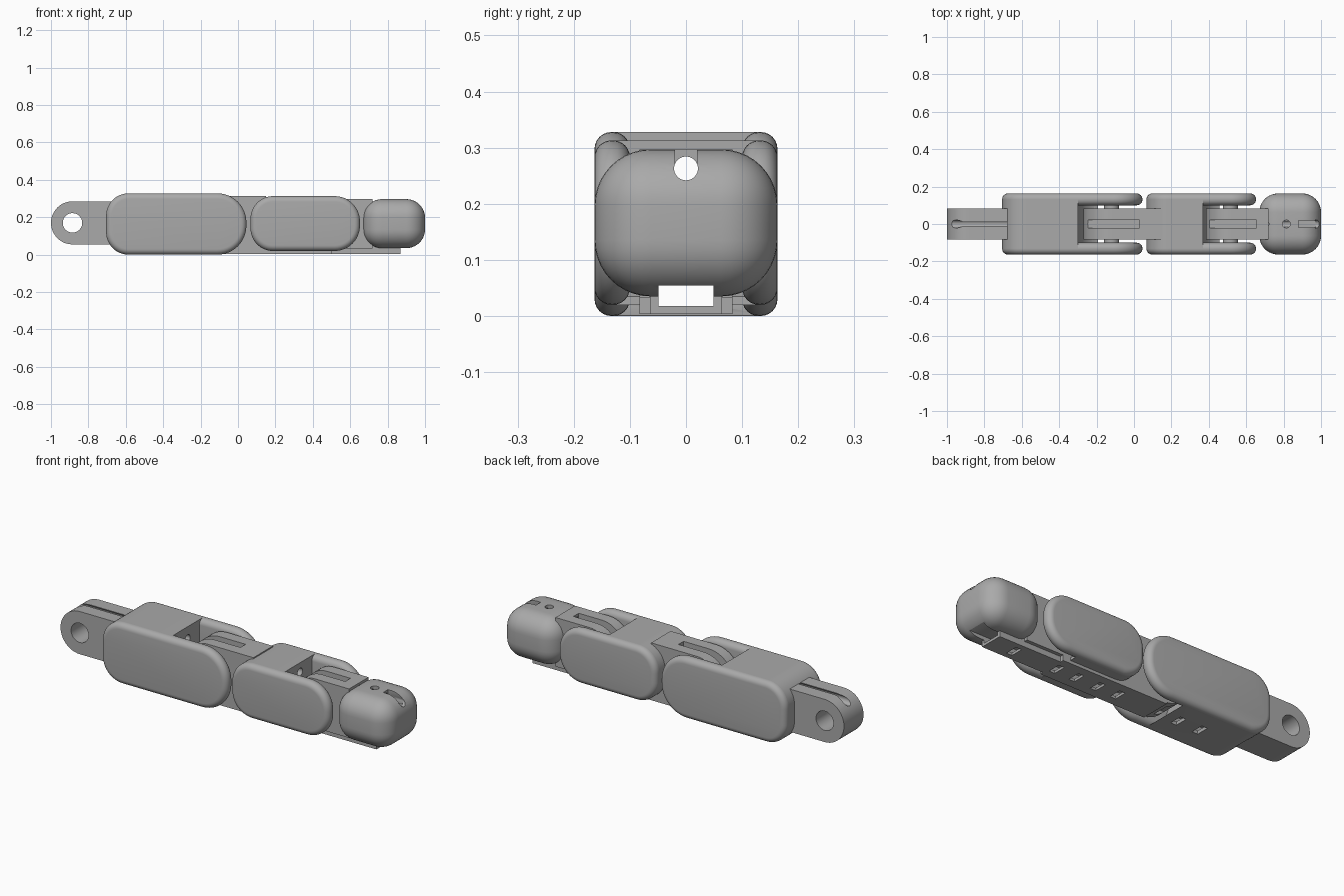
import bpy, bmesh
from math import cos, sin, pi
from mathutils import Matrix

if "Cube" in bpy.data.objects:
    bpy.data.objects.remove(bpy.data.objects["Cube"])

grey = bpy.data.materials.new("mid_grey")
grey.use_nodes = True
COLOUR = (0.4, 0.4, 0.4, 1)
grey.diffuse_color = COLOUR
grey.node_tree.nodes["Principled BSDF"].inputs["Base Color"].default_value = COLOUR


def finish(bm, name):
    bmesh.ops.recalc_face_normals(bm, faces=bm.faces)
    mesh = bpy.data.meshes.new(name)
    bm.to_mesh(mesh)
    bm.free()
    mesh.materials.append(grey)
    obj = bpy.data.objects.new(name, mesh)
    bpy.context.collection.objects.link(obj)
    return obj


def slab(name, x0, x1, z0, z1, y0, y1, left, right, bevel=0):
    """Side outline with rounded ends, extruded across the width."""
    bm = bmesh.new()
    n = 12
    corners = [(x1, z1, right, 0), (x0, z1, left, 1), (x0, z0, left, 2), (x1, z0, right, 3)]
    verts = []
    for x, z, r, q in corners:
        cx = x - r if x == x1 else x + r
        cz = z - r if z == z1 else z + r
        for i in range(n + 1 if r else 1):
            a = (q + i / n) * pi / 2
            verts.append(bm.verts.new((cx + r * cos(a), y0, cz + r * sin(a))))
    face = bm.faces.new(verts)
    new = bmesh.ops.extrude_face_region(bm, geom=[face])["geom"]
    moved = [g for g in new if isinstance(g, bmesh.types.BMVert)]
    bmesh.ops.translate(bm, vec=(0, y1 - y0, 0), verts=moved)
    bmesh.ops.remove_doubles(bm, verts=bm.verts, dist=0.0005)
    if bevel:
        rims = [e for e in bm.edges if abs(e.verts[0].co.y - e.verts[1].co.y) < 1e-5]
        bmesh.ops.bevel(bm, geom=rims, offset=bevel, segments=6, profile=0.5, affect='EDGES')
    return finish(bm, name)


def box(name, x0, x1, y0, y1, z0, z1, bevel=0):
    bm = bmesh.new()
    bmesh.ops.create_cube(bm, size=1)
    bmesh.ops.scale(bm, vec=(x1 - x0, y1 - y0, z1 - z0), verts=bm.verts)
    bmesh.ops.translate(bm, vec=((x0 + x1) / 2, (y0 + y1) / 2, (z0 + z1) / 2), verts=bm.verts)
    if bevel:
        bmesh.ops.bevel(bm, geom=bm.edges[:], offset=bevel, segments=10, profile=0.5, affect='EDGES')
    return finish(bm, name)


def rod(name, centre, radius, length, axis):
    bm = bmesh.new()
    bmesh.ops.create_cone(bm, cap_ends=True, segments=40, radius1=radius, radius2=radius, depth=length)
    turn = {'X': Matrix.Rotation(pi / 2, 3, 'Y'), 'Y': Matrix.Rotation(pi / 2, 3, 'X'),
            'Z': Matrix.Identity(3)}[axis]
    bmesh.ops.rotate(bm, matrix=turn, verts=bm.verts)
    bmesh.ops.translate(bm, vec=centre, verts=bm.verts)
    return finish(bm, name)


cutters = []


def cutter(obj):
    obj.hide_render = True
    cutters.append(obj)
    return obj


# Shared cutters: cable bore, strap tunnel, slots under the tunnel
cable = cutter(rod("cable_cutter", (0, 0, 0.263), 0.0212, 3, 'X'))
tunnel = cutter(box("tunnel_cutter", -1.5, 1.5, -0.049, 0.049, 0.018, 0.054))
slots = [cutter(box("slot_cutter", x - 0.017, x + 0.017, -0.035, 0.035, -0.1, 0.04))
         for x in (-0.4, -0.27, 0.1, 0.22, 0.35, 0.47, 0.73)]
parts = []


def part(obj, *cuts):
    parts.append((obj, cuts))


def joint_clearance(x, z, r):
    """Round socket around a hinge, open towards the fingertip."""
    return [cutter(rod("socket_cutter", (x, 0, z), r, 0.6, 'Y')),
            cutter(box("socket_top_cutter", x - r, x + 0.4, -0.3, 0.3, z, 0.6)),
            cutter(box("socket_front_cutter", x - r * 0.4, x + 0.4, -0.3, 0.3, -0.2, 0.6))]


def groove(x0, x1, w, z):
    return cutter(box("groove_cutter", x0, x1, -w, w, z, 0.6))


# Base tab with hinge hole and cable slit
part(slab("base_tab", -1, -0.6, 0.055, 0.285, -0.083, 0.083, 0.115, 0),
     cutter(rod("hinge_cutter", (-0.885, 0, 0.17), 0.052, 1, 'Y')),
     cable, groove(-1.1, -0.5, 0.01, 0.25))

# The two hollow links: core, side plates, hinge spacers
LINKS = [("lower", -0.705, 0.045, 0.0, 0.328, 0.12, 0.155, -0.12, 0.165, 0.18),
         ("upper", 0.067, 0.652, 0.02, 0.313, 0.12, 0.135, 0.515, 0.167, 0.145)]
for name, x0, x1, z0, z1, rl, rr, px, pz, pr in LINKS:
    part(slab(name + "_core", x0, x1, z0, z1, -0.13, 0.13, rl, rr),
         *joint_clearance(px, pz, pr), cable, tunnel, *slots)
    for side, s in (("left", 1), ("right", -1)):
        ys = sorted((s * 0.1, s * 0.163))
        part(slab(name + "_plate_" + side, x0, x1, z0, z1, *ys, rl, rr, 0.03))
        part(rod(name + "_spacer_" + side, (px, s * 0.095, pz), 0.04, 0.03, 'Y'))

# Hinge tongues with cable grooves
part(slab("upper_tongue", -0.27, 0.15, 0.012, 0.313, -0.083, 0.083, 0.15, 0),
     cable, tunnel, groove(-0.245, 0.03, 0.022, 0.24), *slots)
part(slab("tip_tongue", 0.385, 0.72, 0.033, 0.297, -0.083, 0.083, 0.131, 0),
     cable, tunnel, groove(0.4, 0.655, 0.022, 0.235))

# Strap channels along the underside
part(box("upper_channel", -0.13, 0.5, -0.083, 0.083, 0.004, 0.06), tunnel, *slots)
part(box("tip_channel", 0.5, 0.87, -0.064, 0.064, 0.004, 0.064), tunnel, *slots)

# Rounded fingertip with cable openings on top
part(box("fingertip", 0.67, 1.0, -0.163, 0.163, 0.035, 0.297, 0.1),
     cable, tunnel,
     cutter(rod("tip_hole_cutter", (0.815, 0, 0.4), 0.021, 0.3, 'Z')),
     cutter(slab("tip_slot_cutter", 0.88, 0.97, 0.24, 0.5, -0.02, 0.02, 0, 0)))

# Apply the cuts, then shade
for obj, cuts in parts:
    for c in cuts:
        mod = obj.modifiers.new("cut", 'BOOLEAN')
        mod.operation = 'DIFFERENCE'
        mod.solver = 'EXACT'
        mod.object = c
deps = bpy.context.evaluated_depsgraph_get()
deps.update()
baked = [(o, bpy.data.meshes.new_from_object(o.evaluated_get(deps))) for o, _ in parts]
for obj, mesh in baked:
    obj.modifiers.clear()
    obj.data = mesh
for c in cutters:
    bpy.data.objects.remove(c)
bpy.ops.object.select_all(action='DESELECT')
for obj, _ in baked:
    obj.select_set(True)
bpy.context.view_layer.objects.active = baked[0][0]
bpy.ops.object.shade_smooth_by_angle(angle=0.6)
